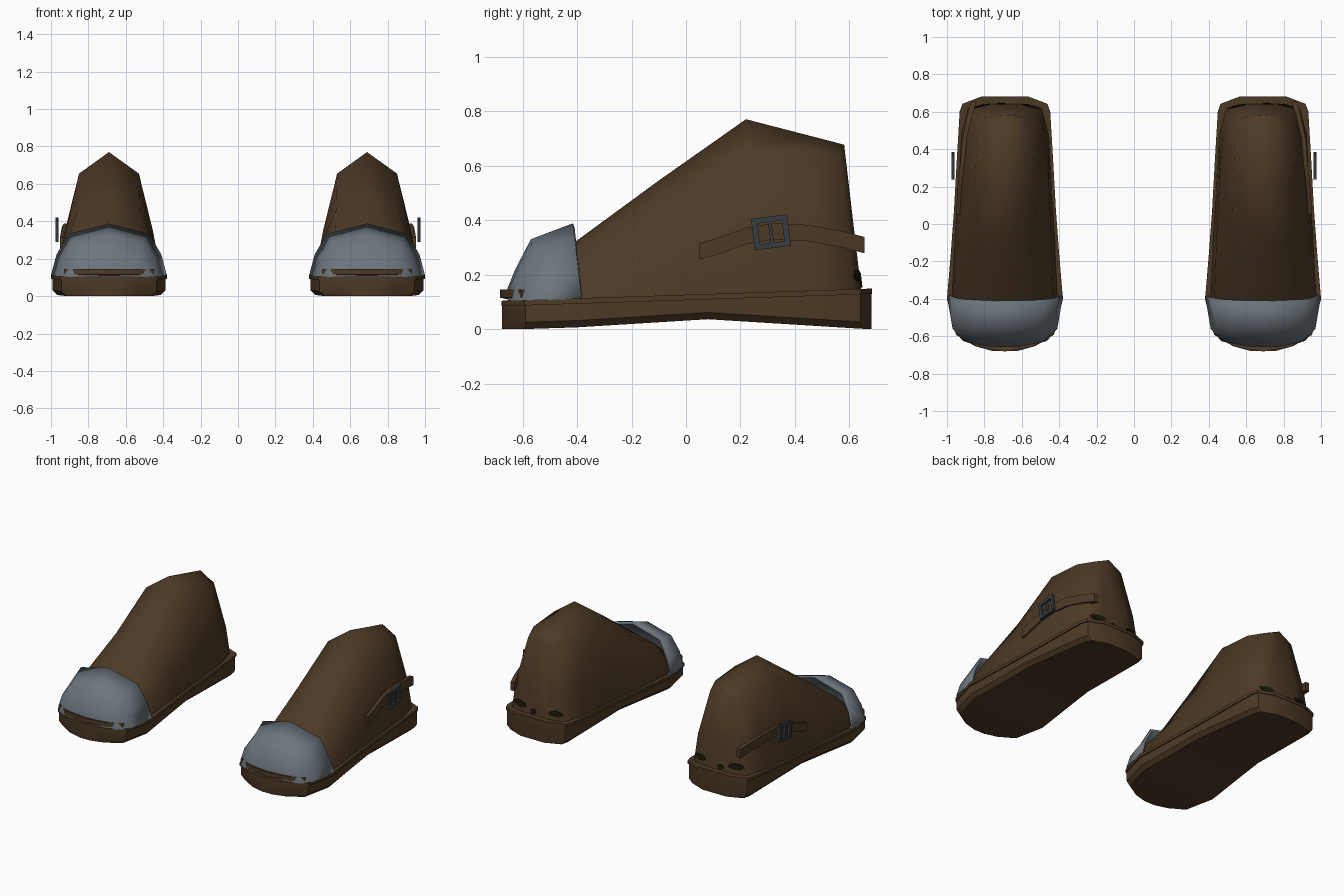
import bpy, bmesh, math
from mathutils import Vector, Matrix
from mathutils.bvhtree import BVHTree

cube = bpy.data.objects.get("Cube")
if cube:
    bpy.data.objects.remove(cube, do_unlink=True)

SHOE_X = 0.69  # each shoe sits this far from the middle


def material(name, rgb):
    m = bpy.data.materials.new(name)
    m.use_nodes = True
    m.diffuse_color = (*rgb, 1)
    m.node_tree.nodes["Principled BSDF"].inputs["Base Color"].default_value = (*rgb, 1)
    return m


leather = material("brown leather", (0.075, 0.042, 0.019))
steel = material("grey steel", (0.15, 0.18, 0.205))
iron = material("dark iron", (0.035, 0.046, 0.052))
stain = material("dark olive", (0.009, 0.009, 0.003))


def finish(name, bm, mat, angle=40, thickness=0):
    """Turn a one-shoe part into an object and mirror it to the other shoe."""
    bmesh.ops.recalc_face_normals(bm, faces=bm.faces)
    bmesh.ops.translate(bm, verts=bm.verts, vec=(SHOE_X, 0, 0))
    mesh = bpy.data.meshes.new(name)
    bm.to_mesh(mesh)
    bm.free()
    ob = bpy.data.objects.new(name, mesh)
    bpy.context.collection.objects.link(ob)
    mesh.materials.append(mat)
    bpy.ops.object.select_all(action='DESELECT')
    ob.select_set(True)
    bpy.context.view_layer.objects.active = ob
    bpy.ops.object.shade_smooth_by_angle(angle=math.radians(angle))
    if thickness:
        solid = ob.modifiers.new("Thickness", 'SOLIDIFY')
        solid.thickness = thickness
        solid.offset = -1
    mirror = ob.modifiers.new("Other shoe", 'MIRROR')
    mirror.use_mirror_merge = False
    return ob


def loft(rings, close_end=True):
    """Skin a row of equal rings and cap the ends."""
    bm = bmesh.new()
    rows = [[bm.verts.new(p) for p in ring] for ring in rings]
    n = len(rows[0])
    for a, b in zip(rows, rows[1:]):
        for i in range(n):
            j = (i + 1) % n
            bm.faces.new((a[i], a[j], b[j], b[i]))
    bm.faces.new(rows[0])
    if close_end:
        bm.faces.new(rows[-1])
    bmesh.ops.recalc_face_normals(bm, faces=bm.faces)
    return bm


def arch(half, y_at):
    """Mirror a half profile, base to ridge, into a full ring."""
    full = half + [(-x, z) for x, z in half[-2::-1]]
    return [(x, y_at(z), z) for x, z in full]


# Sole and welt share one outline: y, half width
outline = [(-0.675, 0.07), (-0.65, 0.16), (-0.59, 0.26), (-0.4, 0.308), (-0.15, 0.287),
           (0.08, 0.27), (0.35, 0.255), (0.6, 0.24), (0.64, 0.225), (0.68, 0.12)]


def sole_top(y):
    return 0.112 + 0.033 * y


def sole_ring(y, w):
    bottom = 0.036 * max(0, 1 - abs(y - 0.08) / 0.58)
    w -= 0.006
    half = [(w - 0.025, bottom), (w, bottom + 0.025), (w, sole_top(y))]
    return [(x, y, z) for x, z in half] + [(-x, y, z) for x, z in half[::-1]]


def welt_ring(y, w):
    w, low, high = w + 0.002, sole_top(y) - 0.006, sole_top(y) + 0.014
    return [(w, y, low), (w, y, high), (-w, y, high), (-w, y, low)]


finish("sole", loft([sole_ring(y, w) for y, w in outline]), leather)
finish("welt", loft([welt_ring(y * 1.004, w) for y, w in outline]), leather)

# Upper: y, base width, middle point, shoulder point, ridge height
upper_sections = [
    (-0.55, 0.22, (0.2, 0.14), (0.12, 0.18), 0.2),
    (-0.4, 0.285, (0.26, 0.2), (0.17, 0.29), 0.325),
    (-0.1, 0.27, (0.25, 0.27), (0.165, 0.46), 0.545),
    (0.22, 0.25, (0.235, 0.35), (0.16, 0.655), 0.77),
    (0.45, 0.235, (0.215, 0.33), (0.15, 0.645), 0.711),
    (0.56, 0.2, (0.18, 0.33), (0.11, 0.63), 0.682),
    (0.58, 0.1, (0.09, 0.33), (0.05, 0.64), 0.676)]


def upper_ring(y, w, mid, shoulder, top):
    half = [(w, 0.1), mid, shoulder, (0, top)]
    return arch(half, lambda z: y + 0.23 * max(0, y - 0.3) * (0.68 - z) / 0.55)


upper = loft([upper_ring(*s) for s in upper_sections])
surface = BVHTree.FromBMesh(upper)
finish("upper", upper, leather, 75)

# Steel toe cap: y, base width, shoulder point, ridge height
cap_sections = [
    (-0.655, 0.13, (0.08, 0.14), 0.15),
    (-0.625, 0.225, (0.15, 0.2), 0.22),
    (-0.56, 0.28, (0.18, 0.285), 0.33),
    (-0.4, 0.31, (0.215, 0.333), 0.388)]


def cap_ring(y, w, shoulder, top):
    low = sole_top(y) + 0.012
    middle = ((w + shoulder[0]) / 2 + 0.018, (low + shoulder[1]) / 2)
    half = [(w, low), middle, shoulder, (0, top)]
    return arch(half, lambda z: y - 0.12 * (z - low) * (y + 0.655) / 0.255 * 0.9 + 0.015 * (y > -0.5))


finish("toe_cap", loft([cap_ring(*s) for s in cap_sections], close_end=False),
       steel, 70, 0.018)

# Bent strip around the toe
strip = [(-0.24, -0.605), (-0.15, -0.655), (0, -0.682), (0.15, -0.655), (0.24, -0.605)]
finish("toe_strip", loft([[(x, y, 0.115), (x, y, 0.145), (x, y + 0.07, 0.13), (x, y + 0.07, 0.1)]
                          for x, y in strip]), leather)

# Strap laid along the outer wall, its tail standing free behind the heel
strap_path = [(0.05, 0.285), (0.12, 0.305), (0.22, 0.342), (0.32, 0.358),
              (0.45, 0.352), (0.58, 0.328), (0.655, 0.308)]
strap = []
for y, z in strap_path:
    hit = surface.ray_cast(Vector((1, y, z)), Vector((-1, 0, 0)))[0]
    x = hit.x if hit else 0.165
    strap.append([(x - 0.012, y, z - 0.03), (x + 0.016, y, z - 0.03),
                  (x + 0.016, y, z + 0.03), (x - 0.012, y, z + 0.03)])
finish("strap", loft(strap), leather)

# Buckle: four frame bars and a prong, tilted with the strap
buckle = bmesh.new()
tilt = Matrix.Translation((0.277, 0.312, 0.355)) @ Matrix.Rotation(math.radians(7), 4, 'X')
bars = [(0, -0.056, 0.022, 0.114), (0, 0.056, 0.022, 0.114), (1, -0.048, 0.134, 0.02),
        (1, 0.048, 0.134, 0.02), (0, 0, 0.012, 0.09)]
for axis, offset, wide, tall in bars:
    place = (0, 0, offset) if axis else (0, offset, 0)
    bmesh.ops.create_cube(buckle, size=1, matrix=tilt @ Matrix.Translation(place)
                          @ Matrix.Diagonal((0.016, wide, tall, 1)))
finish("buckle", buckle, iron)

# Dark worn patches low on the heel
patches = bmesh.new()
for cx, cz, rx, rz in [(-0.14, 0.19, 0.05, 0.02), (0.13, 0.195, 0.055, 0.022), (0.02, 0.17, 0.022, 0.018)]:
    ring = []
    for i in range(7):
        a = math.tau * i / 7
        start = Vector((cx + rx * math.cos(a), 1, cz + rz * math.sin(a)))
        hit, normal = surface.ray_cast(start, Vector((0, -1, 0)))[:2]
        if hit:
            ring.append(patches.verts.new(hit + Vector((0, 0.006, 0))))
    if len(ring) > 2:
        base = patches.faces.new(ring)
        made = bmesh.ops.extrude_face_region(patches, geom=[base])["geom"]
        bmesh.ops.translate(patches, vec=(0, -0.008, 0),
                            verts=[v for v in made if isinstance(v, bmesh.types.BMVert)])
finish("heel_patches", patches, stain)
